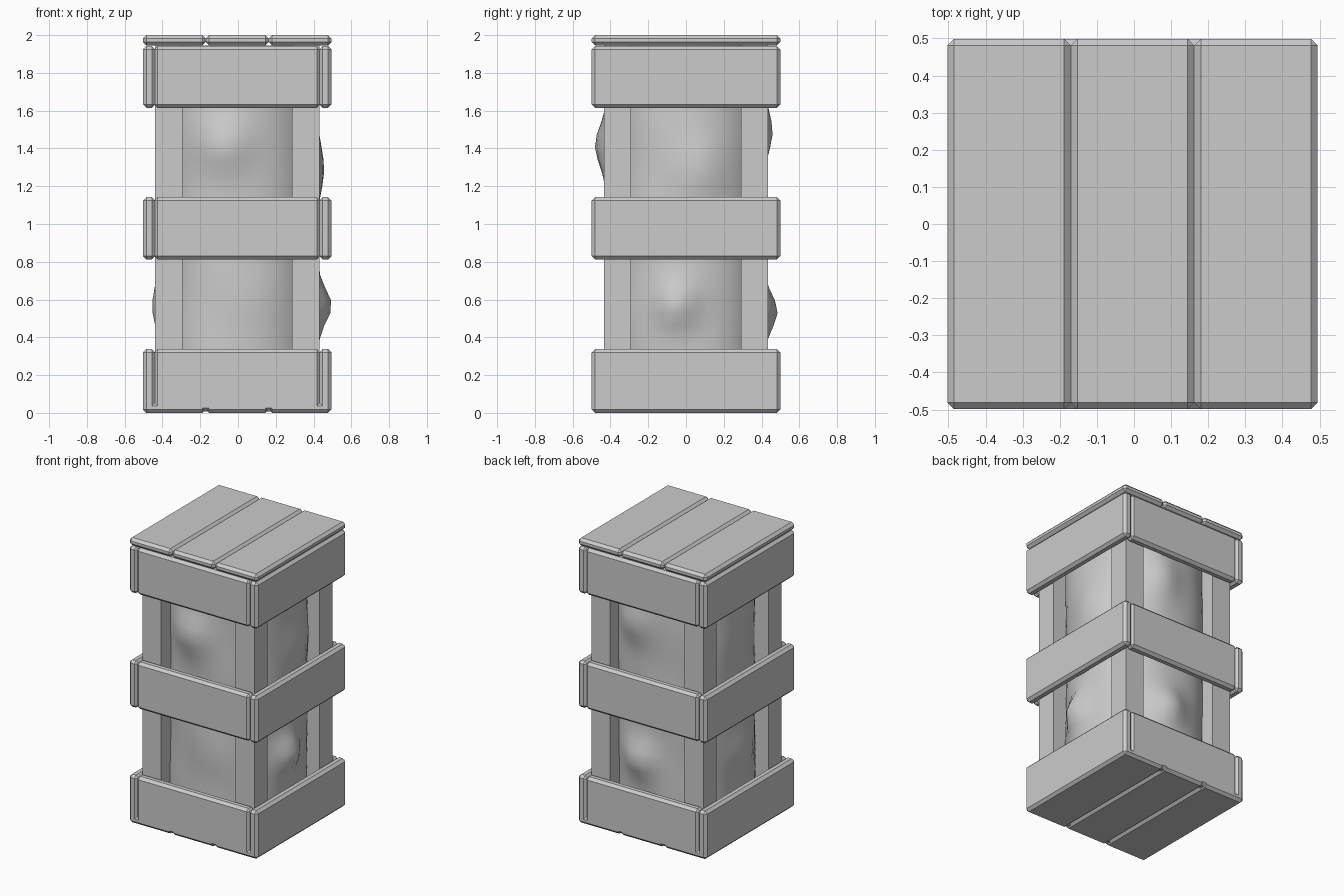
import bpy, bmesh, math

if "Cube" in bpy.data.objects:
    bpy.data.objects.remove(bpy.data.objects["Cube"])

CX = -0.004   # crate sits a hair left of the bulging contents


def plank(name, x0, x1, y0, y1, z0, z1, bevel=0.018):
    """Box between two corners with a one-segment chamfer."""
    bm = bmesh.new()
    bmesh.ops.create_cube(bm, size=1)
    for v in bm.verts:
        v.co = ((x0, x1)[v.co.x > 0] + CX, (y0, y1)[v.co.y > 0], (z0, z1)[v.co.z > 0])
    if bevel:
        bmesh.ops.bevel(bm, geom=bm.edges[:], offset=bevel, segments=1,
                        affect='EDGES', profile=0.5)
    me = bpy.data.meshes.new(name)
    bm.to_mesh(me)
    bm.free()
    ob = bpy.data.objects.new(name, me)
    bpy.context.collection.objects.link(ob)
    return ob


H = 0.499
T = 0.065     # plank thickness

# lid and floor: three planks each, running front to back
for label, z0, z1 in (("lid", 1.945, 2.0), ("floor", 0.0, 0.055)):
    for i in range(3):
        w = 2 * H / 3
        plank(f"{label}_plank", -H + i * w, -H + (i + 1) * w, -H, H, z0, z1)

# three bands around the crate; side boards cover the full depth
for label, z0, z1 in (("bottom", 0.008, 0.338), ("middle", 0.812, 1.142), ("top", 1.615, 1.943)):
    for s in (-1, 1):
        xs = sorted((s * H, s * (H - T)))
        plank(f"{label}_side_board", *xs, -H, H, z0, z1)
        plank(f"{label}_face_board", -H + T - 0.005, H - T + 0.005, *xs, z0, z1)

# corner posts
for sx in (-1, 1):
    for sy in (-1, 1):
        plank("corner_post", *sorted((sx * 0.435, sx * 0.29)),
              *sorted((sy * 0.435, sy * 0.29)), 0.04, 1.95, 0)

# bulging sack: rounded column with lumps (angle deg, height, size, angular width, height width)
LUMPS = [(-7, 0.57, 0.078, 13, 0.12), (8, 1.28, 0.033, 18, 0.16),
         (82, 0.54, 0.066, 15, 0.12), (75, 1.48, 0.050, 16, 0.14),
         (-98, 1.42, 0.058, 17, 0.14), (186, 0.57, 0.035, 18, 0.14),
         (-80, 0.60, 0.008, 22, 0.15), (172, 1.40, 0.010, 20, 0.15)]
SEG, RINGS = 48, 28
bm = bmesh.new()
rings = []
for j in range(RINGS + 1):
    z = 0.056 + j * (1.944 - 0.056) / RINGS
    ring = []
    for i in range(SEG):
        a = 2 * math.pi * i / SEG
        c, s = math.cos(a), math.sin(a)
        r = 0.422 / (abs(c) ** 2.3 + abs(s) ** 2.3) ** (1 / 2.3)
        r += 0.006 * math.sin(3 * a + 5 * z) * math.sin(6 * z)
        for la, lz, size, wa, wz in LUMPS:
            d = (math.degrees(a) - la + 180) % 360 - 180
            r += size * math.exp(-(d / wa) ** 2 - ((z - lz) / wz) ** 2)
        ring.append(bm.verts.new((r * c, r * s, z)))
    rings.append(ring)
for lo, hi in zip(rings, rings[1:]):
    for i in range(SEG):
        k = (i + 1) % SEG
        bm.faces.new((lo[i], lo[k], hi[k], hi[i]))
bm.faces.new(rings[0][::-1])
bm.faces.new(rings[-1])
me = bpy.data.meshes.new("sack")
bm.to_mesh(me)
bm.free()
sack = bpy.data.objects.new("sack", me)
bpy.context.collection.objects.link(sack)
bpy.context.view_layer.objects.active = sack
sack.select_set(True)
bpy.ops.object.shade_smooth_by_angle(angle=math.radians(50))
